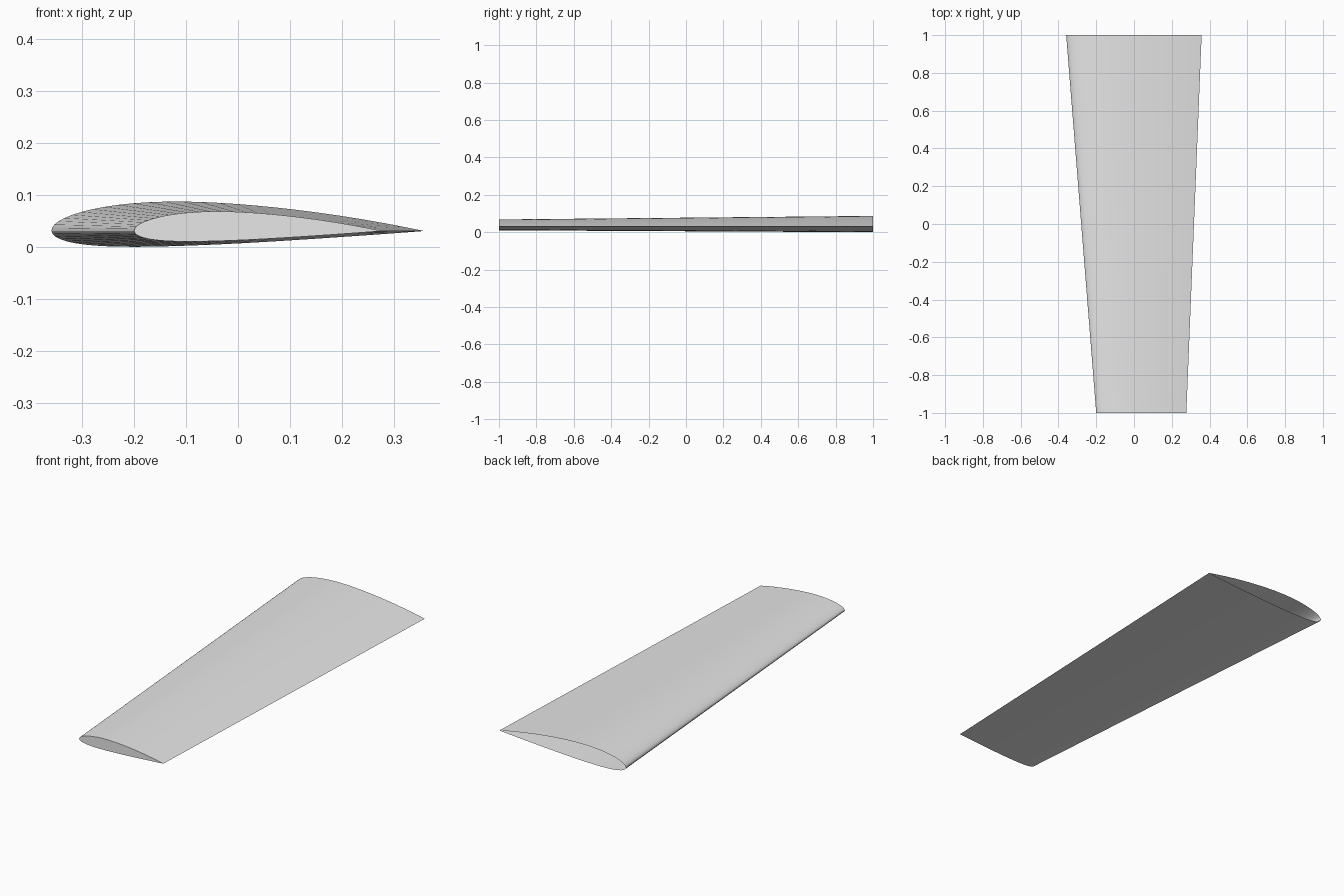
import bpy, bmesh, math

cube = bpy.data.objects.get("Cube")
if cube:
    bpy.data.objects.remove(cube)

STEPS = 32
THICKNESS, CAMBER, CAMBER_POS = 0.12, 0.02, 0.4
CHORD_Z = 0.0305


def surface_point(t, side):
    """Point on a unit-chord cambered aerofoil; side is 1 for top, -1 for bottom."""
    half = 5 * THICKNESS * (0.2969 * math.sqrt(t) - 0.126 * t - 0.3516 * t**2
                            + 0.2843 * t**3 - 0.1036 * t**4)
    p = CAMBER_POS
    span = p if t < p else 1 - p
    camber = CAMBER / span**2 * ((0 if t < p else 1 - 2 * p) + 2 * p * t - t * t)
    slope = math.atan(2 * CAMBER / span**2 * (p - t))
    return t - side * half * math.sin(slope), camber + side * half * math.cos(slope)


# Aerofoil outline: trailing edge, over the top to the nose, back underneath
stations = [(1 - math.cos(math.pi * i / STEPS)) / 2 for i in range(STEPS + 1)]
outline = [surface_point(t, 1) for t in reversed(stations)]
outline += [surface_point(t, -1) for t in stations[1:-1]]

# Tapered skin between the narrow closed tip and the wide open root
bm = bmesh.new()


def section(y, nose, tail):
    chord = tail - nose
    return [bm.verts.new((nose + chord * u, y, CHORD_Z + chord * w)) for u, w in outline]


tip = section(-1, -0.2, 0.277)
root = section(1, -0.359, 0.358)
for i in range(len(outline)):
    j = (i + 1) % len(outline)
    bm.faces.new((tip[i], tip[j], root[j], root[i]))
bm.faces.new(tip)
bmesh.ops.recalc_face_normals(bm, faces=bm.faces)
tip_cap = max(bm.faces, key=lambda f: len(f.verts))
if tip_cap.normal.y > 0:
    bmesh.ops.reverse_faces(bm, faces=bm.faces)

mesh = bpy.data.meshes.new("wing")
bm.to_mesh(mesh)
bm.free()
wing = bpy.data.objects.new("wing", mesh)
bpy.context.collection.objects.link(wing)

# Plain grey material
grey = bpy.data.materials.new("light_grey")
grey.use_nodes = True
colour = (0.8, 0.8, 0.8, 1)
grey.diffuse_color = colour
grey.node_tree.nodes["Principled BSDF"].inputs["Base Color"].default_value = colour
mesh.materials.append(grey)

# Smooth skin with crisp trailing edge and tip
bpy.ops.object.select_all(action="DESELECT")
wing.select_set(True)
bpy.context.view_layer.objects.active = wing
bpy.ops.object.shade_smooth_by_angle(angle=math.radians(30))
